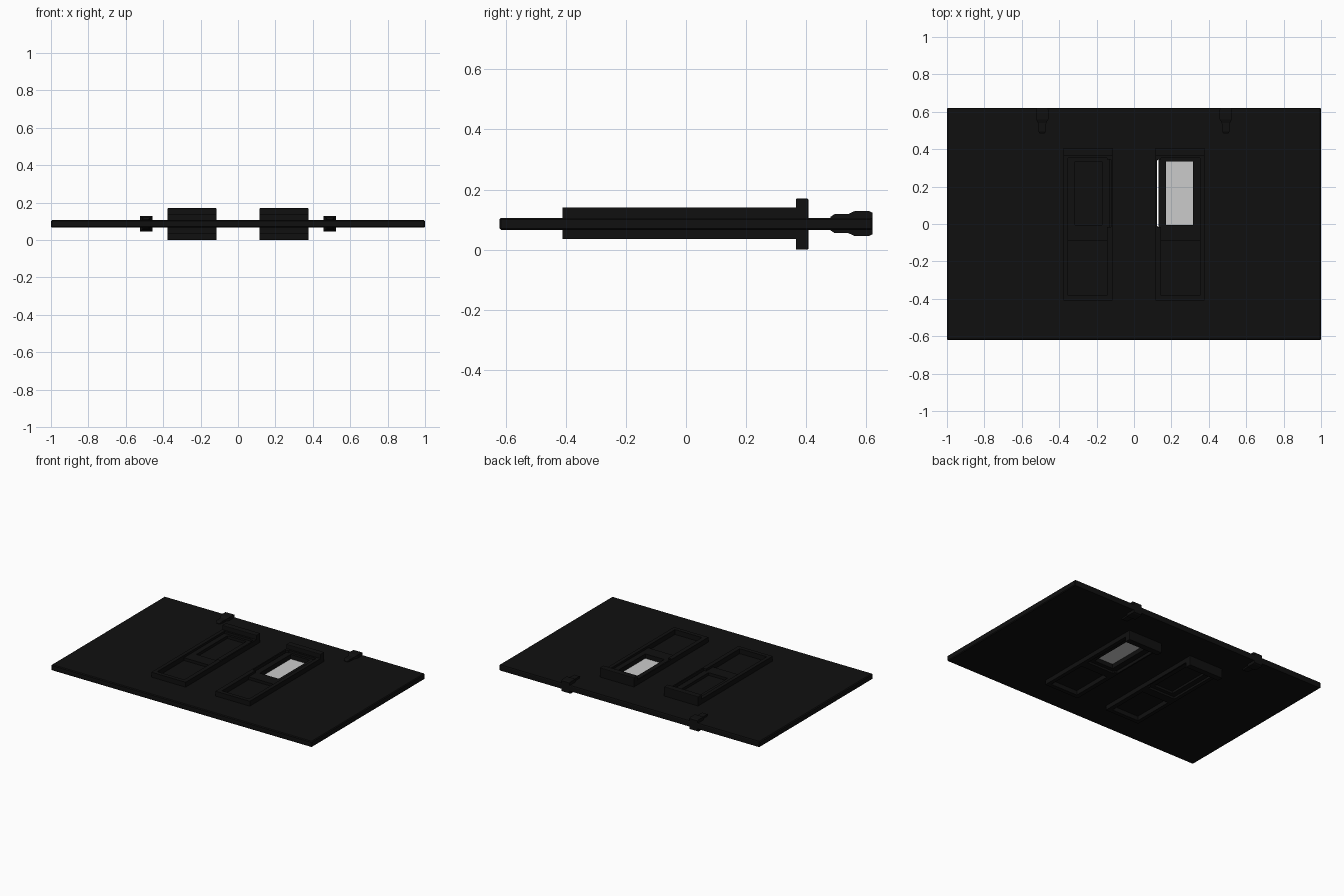
import bpy, bmesh

if "Cube" in bpy.data.objects:
    bpy.data.objects.remove(bpy.data.objects["Cube"])


def material(name, value):
    m = bpy.data.materials.new(name)
    m.use_nodes = True
    colour = (value, value, value, 1)
    m.diffuse_color = colour
    m.node_tree.nodes["Principled BSDF"].inputs["Base Color"].default_value = colour
    return m


BLACK = material("black paint", 0.005)
GLASS = material("pale grey glass", 0.6)


def boxes(name, parts, mat, side=1, bevel=0):
    """One object from (x0, x1, y0, y1, z0, z1) boxes, mirrored by side."""
    bm = bmesh.new()
    for x0, x1, y0, y1, z0, z1 in parts:
        verts = bmesh.ops.create_cube(bm, size=1)["verts"]
        for v in verts:
            v.co = (side * (x1 if v.co.x > 0 else x0),
                    y1 if v.co.y > 0 else y0,
                    z1 if v.co.z > 0 else z0)
    bmesh.ops.recalc_face_normals(bm, faces=bm.faces)
    mesh = bpy.data.meshes.new(name)
    bm.to_mesh(mesh)
    bm.free()
    mesh.materials.append(mat)
    obj = bpy.data.objects.new(name, mesh)
    bpy.context.collection.objects.link(obj)
    if bevel:
        mod = obj.modifiers.new("edge", "BEVEL")
        mod.width, mod.segments = bevel, 2
    return obj


def ring(x0, x1, y0, y1, ix0, ix1, iy0, iy1, z0, z1):
    """Four bars around a rectangular opening."""
    return [(x0, ix0, y0, y1, z0, z1), (ix1, x1, y0, y1, z0, z1),
            (ix0, ix1, y0, iy0, z0, z1), (ix0, ix1, iy1, y1, z0, z1)]


# Wall slab with an opening behind each upper sash
wall = boxes("wall", [(-1, 1, -0.62, 0.62, 0.066, 0.106)], BLACK)
for side in (-1, 1):
    cutter = boxes("opening_cutter", [(0.124, 0.35, -0.015, 0.345, -0.1, 0.3)], BLACK, side)
    cutter.hide_render = True
    mod = wall.modifiers.new("opening", "BOOLEAN")
    mod.operation, mod.solver, mod.object = "DIFFERENCE", "EXACT", cutter
    bpy.context.view_layer.objects.active = wall
    bpy.ops.object.modifier_apply(modifier=mod.name)
    bpy.data.objects.remove(cutter)
edge = wall.modifiers.new("edge", "BEVEL")
edge.width, edge.segments = 0.005, 1


# Bracket: chamfered blocks stepping down along the wall
def bracket(name, side):
    bm = bmesh.new()
    # y, half width, half height of each cross-section
    sections = [(0.48, 0.012, 0.022), (0.495, 0.02, 0.032), (0.54, 0.022, 0.032),
                (0.56, 0.033, 0.041), (0.61, 0.033, 0.041), (0.62, 0.03, 0.036)]
    loops = [[bm.verts.new((side * 0.491 + sx * w, y, 0.087 + sz * h))
              for sx, sz in ((-1, -1), (1, -1), (1, 1), (-1, 1))]
             for y, w, h in sections]
    for a, b in zip(loops, loops[1:]):
        for i in range(4):
            j = (i + 1) % 4
            bm.faces.new((a[i], a[j], b[j], b[i]))
    bm.faces.new(loops[0])
    bm.faces.new(loops[-1])
    bmesh.ops.recalc_face_normals(bm, faces=bm.faces)
    mesh = bpy.data.meshes.new(name)
    bm.to_mesh(mesh)
    bm.free()
    mesh.materials.append(BLACK)
    bpy.context.collection.objects.link(bpy.data.objects.new(name, mesh))


for side, label in ((-1, "right"), (1, "left")):
    # Outer frame, with a narrow gap beside the upper sash
    low, high = 0.035, 0.14
    frame = [(0.115, 0.124, -0.41, 0.37, low, high),
             (0.124, 0.145, -0.41, -0.015, low, high),
             (0.124, 0.145, 0.345, 0.37, low, high),
             (0.352, 0.378, -0.41, 0.37, low, high),
             (0.145, 0.352, -0.41, -0.382, low, high),
             (0.145, 0.352, -0.09, -0.03, low, 0.125),
             (0.145, 0.352, 0.352, 0.37, low, high)]
    boxes(label + "_window_frame", frame, BLACK, side)
    # Cornice over the frame
    boxes(label + "_cornice", [(0.115, 0.378, 0.365, 0.407, 0, 0.17)], BLACK, side, 0.004)
    # Upper sash and its pane
    boxes(label + "_upper_sash",
          ring(0.13, 0.352, -0.03, 0.36, 0.17, 0.316, -0.005, 0.335, 0.05, 0.125),
          BLACK, side)
    boxes(label + "_glass", [(0.165, 0.32, -0.01, 0.34, 0.08, 0.094)], GLASS, side)
    # Bracket on the top edge of the wall
    bracket(label + "_bracket", side)
